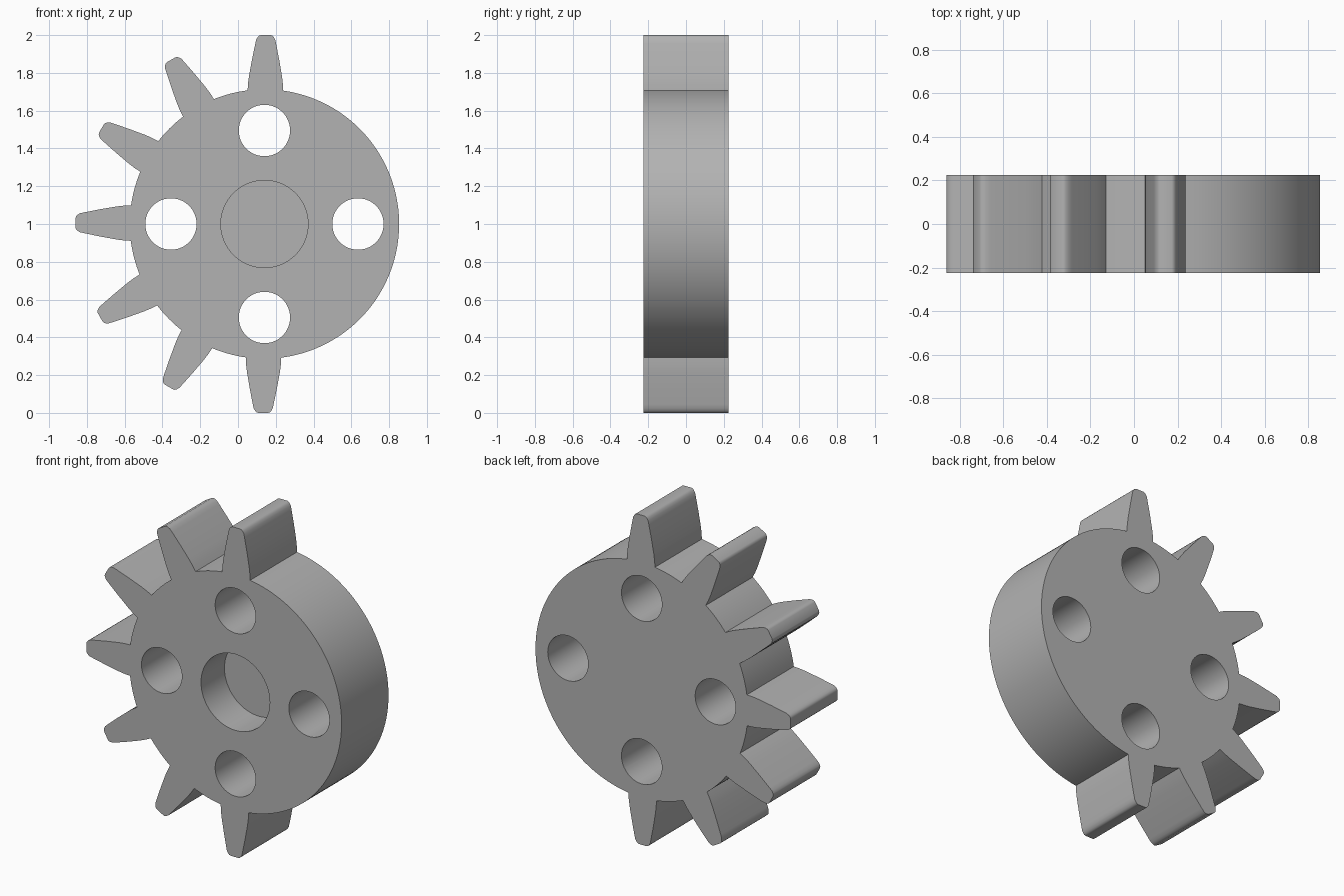
import bpy, bmesh, math

cube = bpy.data.objects.get("Cube")
if cube:
    bpy.data.objects.remove(cube, do_unlink=True)

CX, CZ = 0.14, 1.0          # gear axis
R, HALF = 0.713, 0.225      # disc radius, half thickness
# half profile of a tooth: (distance from axis, half width)
TOOTH = [(0.707, 0.094), (0.745, 0.092), (0.785, 0.087), (0.87, 0.072), (0.955, 0.055),
         (0.977, 0.05), (0.99, 0.042), (0.997, 0.035), (1.0, 0.026)]

grey = bpy.data.materials.new("plain grey")
grey.use_nodes = True
color = (0.45, 0.45, 0.45, 1)
grey.diffuse_color = color
grey.node_tree.nodes["Principled BSDF"].inputs["Base Color"].default_value = color


def prism(name, outline, y0, y1):
    """Extrude an outline in x and z from y0 to y1."""
    bm = bmesh.new()
    face = bm.faces.new([bm.verts.new((x, y0, z)) for x, z in outline])
    ext = bmesh.ops.extrude_face_region(bm, geom=[face])
    verts = [v for v in ext["geom"] if isinstance(v, bmesh.types.BMVert)]
    bmesh.ops.translate(bm, verts=verts, vec=(0, y1 - y0, 0))
    bmesh.ops.recalc_face_normals(bm, faces=bm.faces)
    mesh = bpy.data.meshes.new(name)
    bm.to_mesh(mesh)
    bm.free()
    mesh.materials.append(grey)
    obj = bpy.data.objects.new(name, mesh)
    bpy.context.collection.objects.link(obj)
    return obj


def arc(cx, cz, radius, start, end, steps):
    angles = [start + (end - start) * i / steps for i in range(steps)]
    return [(cx + radius * math.cos(a), cz + radius * math.sin(a)) for a in angles]


# Outline: seven teeth over the left half, then the plain rim
outline = []
half_angle = math.asin(TOOTH[0][1] / R)
for i in range(7):
    a = math.radians(89.6 + 30 * i)
    c, s = math.cos(a), math.sin(a)
    side = [(r, -w) for r, w in TOOTH] + [(r, w) for r, w in reversed(TOOTH)]
    outline += [(CX + r * c - w * s, CZ + r * s + w * c) for r, w in side]
    gap = math.radians(30 if i < 6 else 180)
    outline += arc(CX, CZ, R, a + half_angle, a + gap - half_angle, 8 if i < 6 else 72)[1:]
gear = prism("gear_body", outline, -HALF, HALF)

# Four through holes and a blind bore in the front
cutters = []
for k in range(4):
    a = k * math.pi / 2
    hole = arc(CX + 0.495 * math.cos(a), CZ + 0.495 * math.sin(a), 0.136, 0, math.tau, 48)
    cutters.append(prism("hole_cutter", hole, -0.4, 0.4))
cutters.append(prism("bore_cutter", arc(CX, CZ, 0.231, 0, math.tau, 64), -0.4, 0.0))

bpy.context.view_layer.objects.active = gear
for cutter in cutters:
    cutter.hide_render = True
    mod = gear.modifiers.new("cut", "BOOLEAN")
    mod.operation = "DIFFERENCE"
    mod.solver = "EXACT"
    mod.object = cutter
    bpy.ops.object.modifier_apply(modifier=mod.name)
    bpy.data.objects.remove(cutter, do_unlink=True)

# Smooth round walls, sharp rims
bpy.ops.object.select_all(action="DESELECT")
gear.select_set(True)
bpy.ops.object.shade_smooth_by_angle(angle=math.radians(30))
